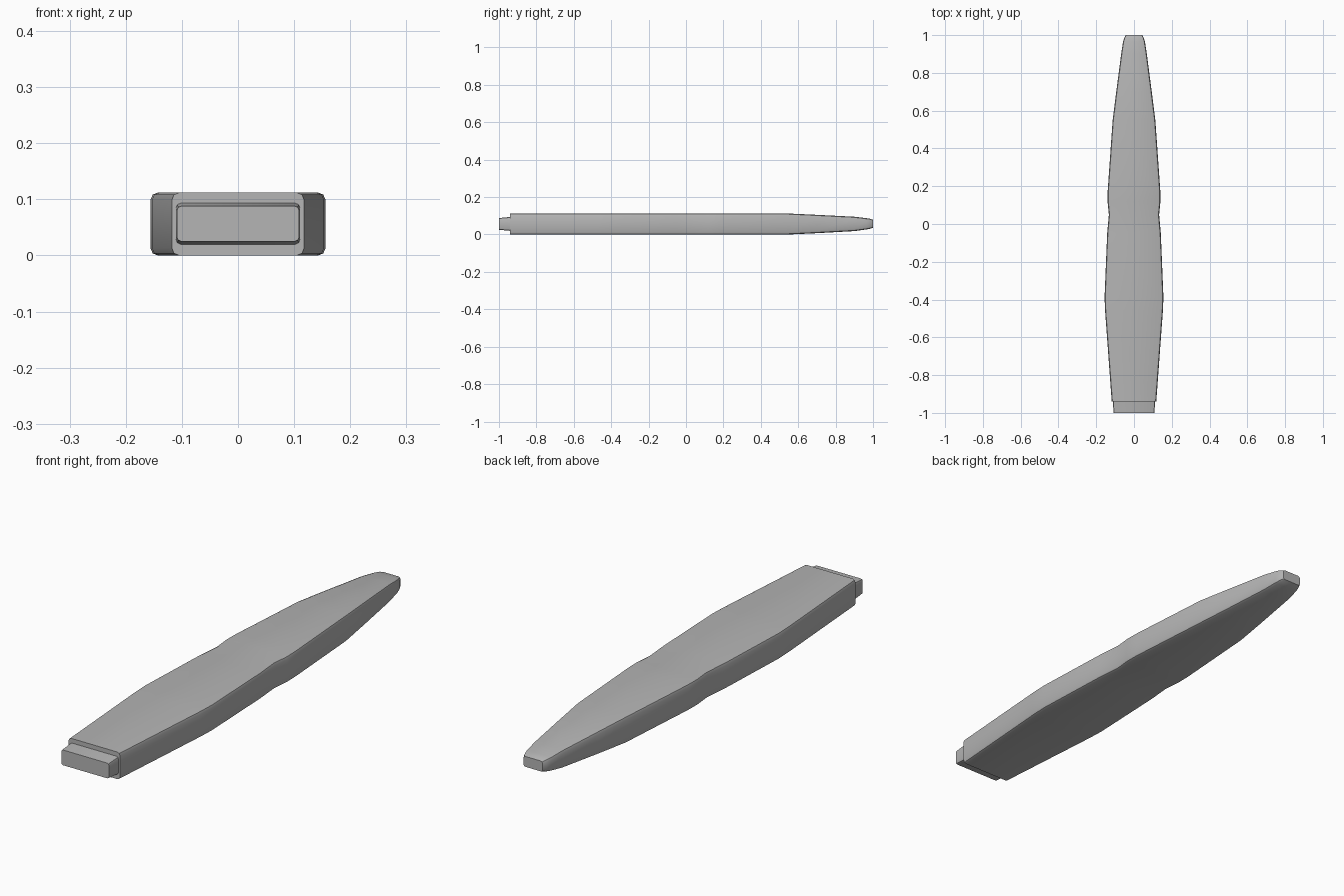
import bpy, bmesh, math

if "Cube" in bpy.data.objects:
    bpy.data.objects.remove(bpy.data.objects["Cube"])

grey = bpy.data.materials.new("dark_grey")
grey.diffuse_color = (0.46, 0.46, 0.46, 1)
grey.use_nodes = True
grey.node_tree.nodes["Principled BSDF"].inputs["Base Color"].default_value = grey.diffuse_color


def ring(bm, y, half_w, z0, z1, r, steps):
    """Rounded-rectangle cross-section at a given y."""
    verts = []
    corners = [(half_w - r, z1 - r, 0), (-half_w + r, z1 - r, 90),
               (-half_w + r, z0 + r, 180), (half_w - r, z0 + r, 270)]
    for cx, cz, start in corners:
        for i in range(steps + 1):
            a = math.radians(start + 90 * i / steps)
            verts.append(bm.verts.new((cx + r * math.cos(a), y, cz + r * math.sin(a))))
    return verts


def loft(name, sections, steps):
    """Skin a row of cross-sections and cap both ends."""
    bm = bmesh.new()
    rings = [ring(bm, *s, steps) for s in sections]
    for a, b in zip(rings, rings[1:]):
        n = len(a)
        for i in range(n):
            j = (i + 1) % n
            bm.faces.new((a[i], a[j], b[j], b[i]))
    bm.faces.new(rings[0])
    bm.faces.new(rings[-1])
    bmesh.ops.recalc_face_normals(bm, faces=bm.faces)
    mesh = bpy.data.meshes.new(name)
    bm.to_mesh(mesh)
    bm.free()
    mesh.materials.append(grey)
    ob = bpy.data.objects.new(name, mesh)
    bpy.context.collection.objects.link(ob)
    bpy.ops.object.select_all(action='DESELECT')
    ob.select_set(True)
    bpy.context.view_layer.objects.active = ob
    bpy.ops.object.shade_smooth_by_angle(angle=math.radians(30))
    return ob


# Main handle: y, half width, bottom, top, corner radius
loft("handle_body", [
    (-0.94, 0.118, 0.0, 0.112, 0.013),
    (-0.46, 0.153, 0.0, 0.112, 0.013),
    (-0.39, 0.156, 0.0, 0.112, 0.013),
    (-0.05, 0.142, 0.0, 0.112, 0.013),
    (0.05, 0.133, 0.0, 0.112, 0.013),
    (0.12, 0.140, 0.0, 0.112, 0.013),
    (0.18, 0.139, 0.0, 0.112, 0.013),
    (0.55, 0.113, 0.0, 0.112, 0.013),
    (0.70, 0.094, 0.007, 0.105, 0.013),
    (0.90, 0.068, 0.018, 0.095, 0.013),
    (0.965, 0.058, 0.027, 0.087, 0.012),
    (0.985, 0.052, 0.031, 0.084, 0.011),
    (1.0, 0.044, 0.036, 0.079, 0.009),
], 2)

# Tapered plug at the front end
loft("end_plug", [
    (-1.0, 0.109, 0.025, 0.088, 0.008),
    (-0.935, 0.111, 0.019, 0.094, 0.010),
], 2)
